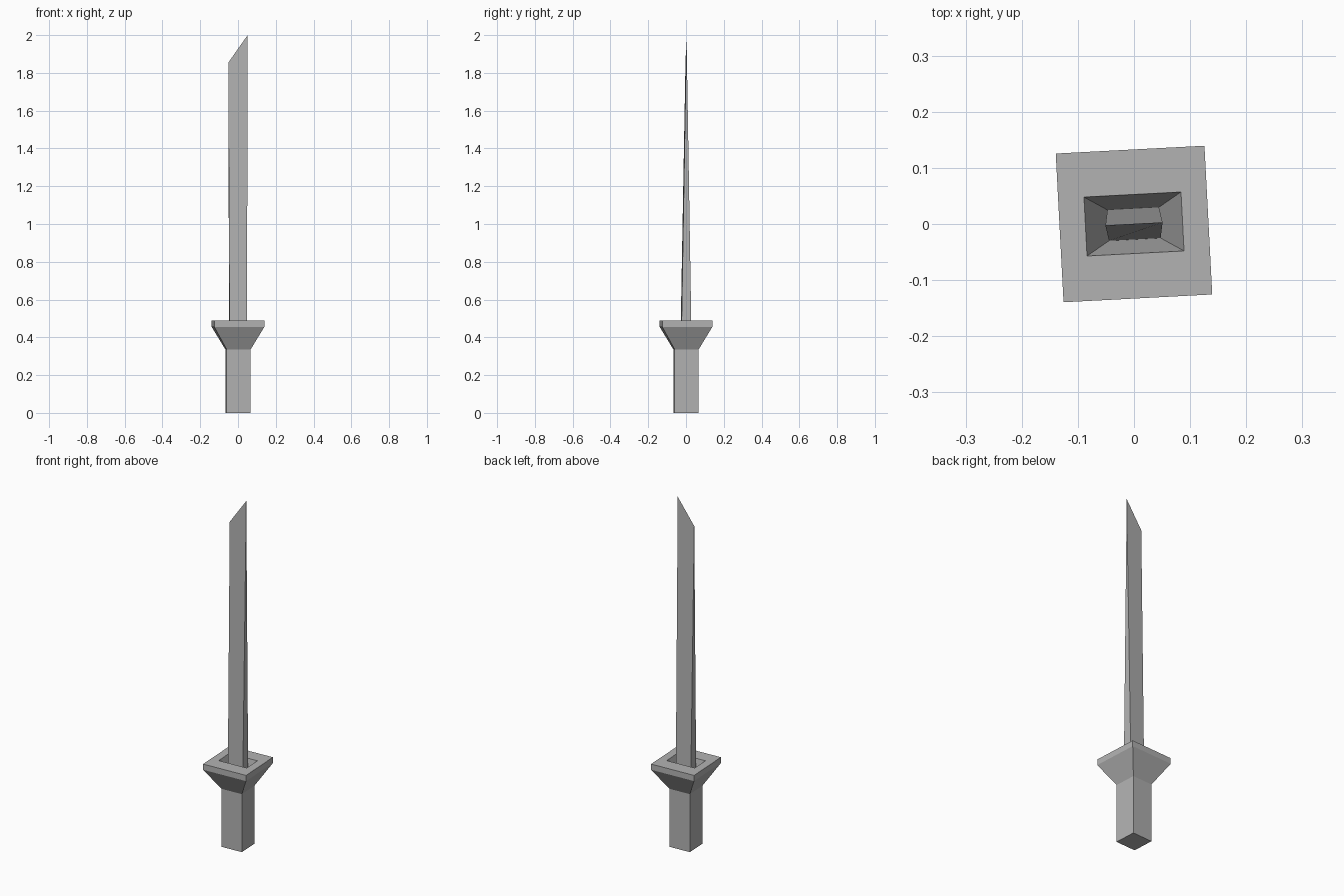
import bpy, bmesh, math

if "Cube" in bpy.data.objects:
    bpy.data.objects.remove(bpy.data.objects["Cube"])

TURN = math.radians(3)

# Dark grey metal shared by both parts
steel = bpy.data.materials.new("dark_grey")
steel.diffuse_color = (0.45, 0.45, 0.45, 1)
steel.use_nodes = True
steel.node_tree.nodes["Principled BSDF"].inputs["Base Color"].default_value = steel.diffuse_color


def loft(name, rings, tip=None, cap_bottom=False):
    """Bridge rectangular rings (half_x, half_y, z); tip is an optional closing ridge."""
    bm = bmesh.new()
    loops = [[bm.verts.new((sx * hx, sy * hy, z))
              for sx, sy in ((-1, -1), (1, -1), (1, 1), (-1, 1))]
             for hx, hy, z in rings]
    for a, b in zip(loops, loops[1:]):
        for i in range(4):
            j = (i + 1) % 4
            bm.faces.new((a[i], a[j], b[j], b[i]))
    if cap_bottom:
        bm.faces.new(loops[0][::-1])
    if tip:
        l, r = (bm.verts.new(p) for p in tip)
        a = loops[-1]
        bm.faces.new((a[0], a[1], r, l))
        bm.faces.new((a[1], a[2], r))
        bm.faces.new((a[2], a[3], l, r))
        bm.faces.new((a[3], a[0], l))
    mesh = bpy.data.meshes.new(name)
    bm.to_mesh(mesh)
    bm.free()
    mesh.materials.append(steel)
    obj = bpy.data.objects.new(name, mesh)
    obj.rotation_euler.z = TURN
    bpy.context.collection.objects.link(obj)
    return obj


# Square grip flaring into the guard, with a sunken socket for the blade
loft("grip_and_guard", [
    (0.063, 0.063, 0.0),
    (0.063, 0.063, 0.335),
    (0.1327, 0.1327, 0.455),
    (0.1327, 0.1327, 0.488),
    (0.0866, 0.0526, 0.488),
    (0.046, 0.0275, 0.36),
], cap_bottom=True)

# Blade tapering in thickness to a slanted knife edge
loft("blade", [(0.046, 0.0275, 0.36)],
     tip=((-0.051, 0, 1.855), (0.051, 0, 2.0)))
